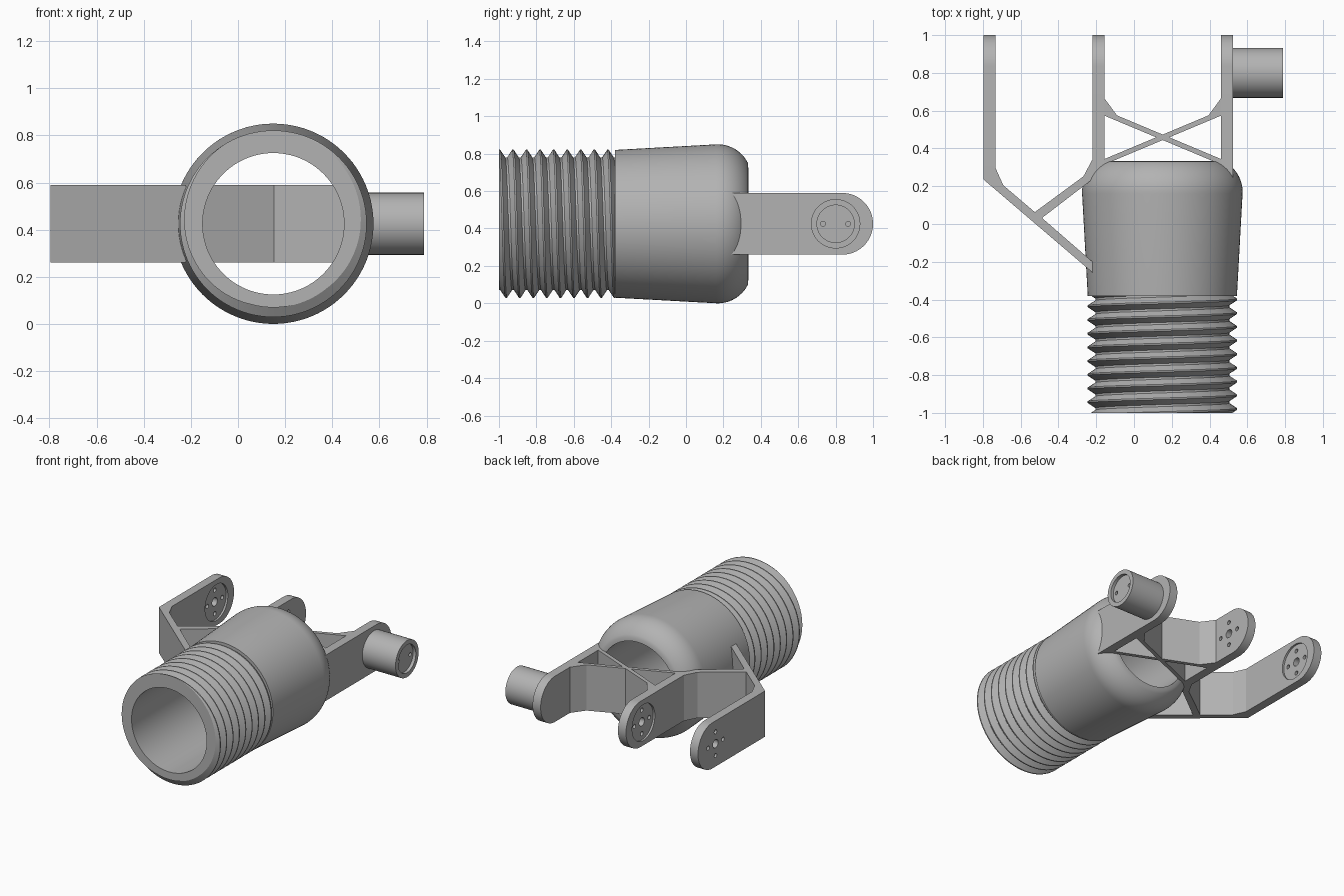
import bpy, bmesh, math
from mathutils import Vector

if "Cube" in bpy.data.objects:
    bpy.data.objects.remove(bpy.data.objects["Cube"], do_unlink=True)

AX, AZ = 0.15, 0.425          # bore axis, running along y
JY = 0.80                     # joint axis, running along x
Z0, Z1 = 0.26, 0.59           # bracket bottom and top

grey = bpy.data.materials.new("plain grey")
grey.use_nodes = True
grey.diffuse_color = (0.45, 0.45, 0.45, 1)
grey.node_tree.nodes["Principled BSDF"].inputs["Base Color"].default_value = (0.45, 0.45, 0.45, 1)


def finish(name, bm):
    bmesh.ops.recalc_face_normals(bm, faces=bm.faces)
    mesh = bpy.data.meshes.new(name)
    bm.to_mesh(mesh)
    bm.free()
    mesh.materials.append(grey)
    ob = bpy.data.objects.new(name, mesh)
    bpy.context.scene.collection.objects.link(ob)
    return ob


def smooth(ob):
    bpy.ops.object.select_all(action='DESELECT')
    ob.select_set(True)
    bpy.context.view_layer.objects.active = ob
    bpy.ops.object.shade_smooth_by_angle(angle=math.radians(30))


def about_y(r, t, a):
    return Vector((AX + r * math.cos(a), t, AZ + r * math.sin(a)))


def about_x(r, t, a, y=JY, z=AZ):
    return Vector((t, y + r * math.cos(a), z + r * math.sin(a)))


def lathe(name, profile, place, seg=96):
    """Revolve a closed (radius, distance) profile."""
    bm = bmesh.new()
    rings = [[bm.verts.new(place(r, t, 2 * math.pi * j / seg)) for r, t in profile]
             for j in range(seg)]
    n = len(profile)
    for j in range(seg):
        a, b = rings[j], rings[(j + 1) % seg]
        for i in range(n):
            k = (i + 1) % n
            bm.faces.new((a[i], a[k], b[k], b[i]))
    bmesh.ops.remove_doubles(bm, verts=bm.verts, dist=1e-6)
    bmesh.ops.dissolve_degenerate(bm, edges=bm.edges, dist=1e-6)
    return finish(name, bm)


def prism(name, points, offset):
    """Extrude a flat outline along an offset."""
    bm = bmesh.new()
    face = bm.faces.new([bm.verts.new(p) for p in points])
    ext = bmesh.ops.extrude_face_region(bm, geom=[face])["geom"]
    bmesh.ops.translate(bm, vec=offset, verts=[v for v in ext if isinstance(v, bmesh.types.BMVert)])
    return finish(name, bm)


def plan(name, xy):
    return prism(name, [(x, y, Z0) for x, y in xy], (0, 0, Z1 - Z0))


def drill(ob, x0, x1, r, y, z):
    """Cut a round hole along x."""
    pts = [about_x(r, x0, 2 * math.pi * j / 40, y, z) for j in range(40)]
    cutter = prism("cutter", pts, (x1 - x0, 0, 0))
    cutter.hide_render = True
    mod = ob.modifiers.new("hole", 'BOOLEAN')
    mod.operation, mod.solver, mod.object = 'DIFFERENCE', 'EXACT', cutter
    bpy.context.view_layer.objects.active = ob
    bpy.ops.object.modifier_apply(modifier=mod.name)
    bpy.data.objects.remove(cutter, do_unlink=True)


# Hollow body with tapered sleeve and rounded shoulder
R = 0.18
shoulder = []
for i in range(13):
    s = math.radians(-3 + 66 * i / 12)
    shoulder.append((0.245 + R * math.cos(s), 0.17 + R * math.sin(s)))
body = lathe("hollow_body", [(0.30, -1), (0.35, -1), (0.35, -0.38), (0.395, -0.38)]
             + shoulder + [(0.30, 0.333)], about_y)
smooth(body)

# Helical thread
P, Y0, SEG = 0.0725, -0.9486, 96
KEYS = [(0, 0.355), (0.15, 0.355), (0.52, 0.396), (0.63, 0.396), (1, 0.355)]


def thread_radius(u):
    u %= 1
    for (u0, r0), (u1, r1) in zip(KEYS, KEYS[1:]):
        if u <= u1:
            return r0 + (r1 - r0) * (u - u0) / (u1 - u0)


bm = bmesh.new()
rows = []
for turn in range(-2, 10):
    for u, _ in KEYS[:-1]:
        row = []
        for j in range(SEG + 1):
            f = j / SEG
            y = min(max(Y0 + P * (turn + u - f), -1), -0.375)
            row.append(bm.verts.new(about_y(thread_radius((y - Y0) / P + f + 1e-7), y, 2 * math.pi * f)))
        rows.append(row)
# Closing ring at the open end
rows.insert(0, [bm.verts.new(about_y(0.35, -1, 2 * math.pi * j / SEG)) for j in range(SEG + 1)])
for a, b in zip(rows, rows[1:]):
    for j in range(SEG):
        bm.faces.new((a[j], a[j + 1], b[j + 1], b[j]))
bmesh.ops.remove_doubles(bm, verts=bm.verts, dist=1e-5)
bmesh.ops.dissolve_degenerate(bm, edges=bm.edges, dist=1e-5)
smooth(finish("screw_thread", bm))


# Round-ended arms
def arm(name, x, y0, width=0.064):
    h = (Z1 - Z0) / 2
    pts = [(x, y0, Z1), (x, y0, Z0)]
    for i in range(33):
        s = math.pi * (i / 32 - 0.5)
        pts.append((x, 1 - h + h * math.cos(s), AZ + h * math.sin(s)))
    return prism(name, pts, (width, 0, 0))


outer_arm = arm("outer_arm", -0.796, 0.28)
middle_arm = arm("middle_arm", -0.221, 0.20)
boss_arm = arm("boss_arm", 0.461, 0.20)

# Shallow seats and bolt holes in the two facing arms
for ob, x, seat in ((outer_arm, -0.796, -0.746), (middle_arm, -0.221, -0.271)):
    drill(ob, seat, seat + 0.064, 0.13, JY, AZ)
    drill(ob, x - 0.1, x + 0.2, 0.03, JY, AZ)
    for k in range(4):
        a = k * math.pi / 2
        drill(ob, x - 0.1, x + 0.2, 0.015, JY + 0.085 * math.cos(a), AZ + 0.085 * math.sin(a))
for ob in (outer_arm, middle_arm, boss_arm):
    smooth(ob)

# Round boss with recessed end and two pin holes
boss = lathe("round_boss", [(0, 0.51), (0.132, 0.51), (0.132, 0.79), (0.10, 0.79),
                            (0.10, 0.768), (0, 0.768)], about_x, 64)
for s in (-1, 1):
    drill(boss, 0.70, 0.85, 0.013, JY + s * 0.067, AZ)
smooth(boss)

# Y-shaped brace holding the outer arm
plan("side_brace", [(-0.796, 0.30), (-0.796, 0.235), (-0.22, -0.257), (-0.22, -0.20),
                    (-0.487, 0.032), (-0.20, 0.252), (-0.20, 0.34), (-0.221, 0.34),
                    (-0.268, 0.252), (-0.525, 0.063), (-0.692, 0.205), (-0.732, 0.294),
                    (-0.732, 0.30)])

# Crossed struts between the middle and boss arms
strut = [(-0.16, 0.67), (-0.16, 0.575), (0.463, 0.314), (0.463, 0.343), (-0.09, 0.575)]
plan("cross_strut_a", strut)
plan("cross_strut_b", [(0.304 - x, y) for x, y in strut])
